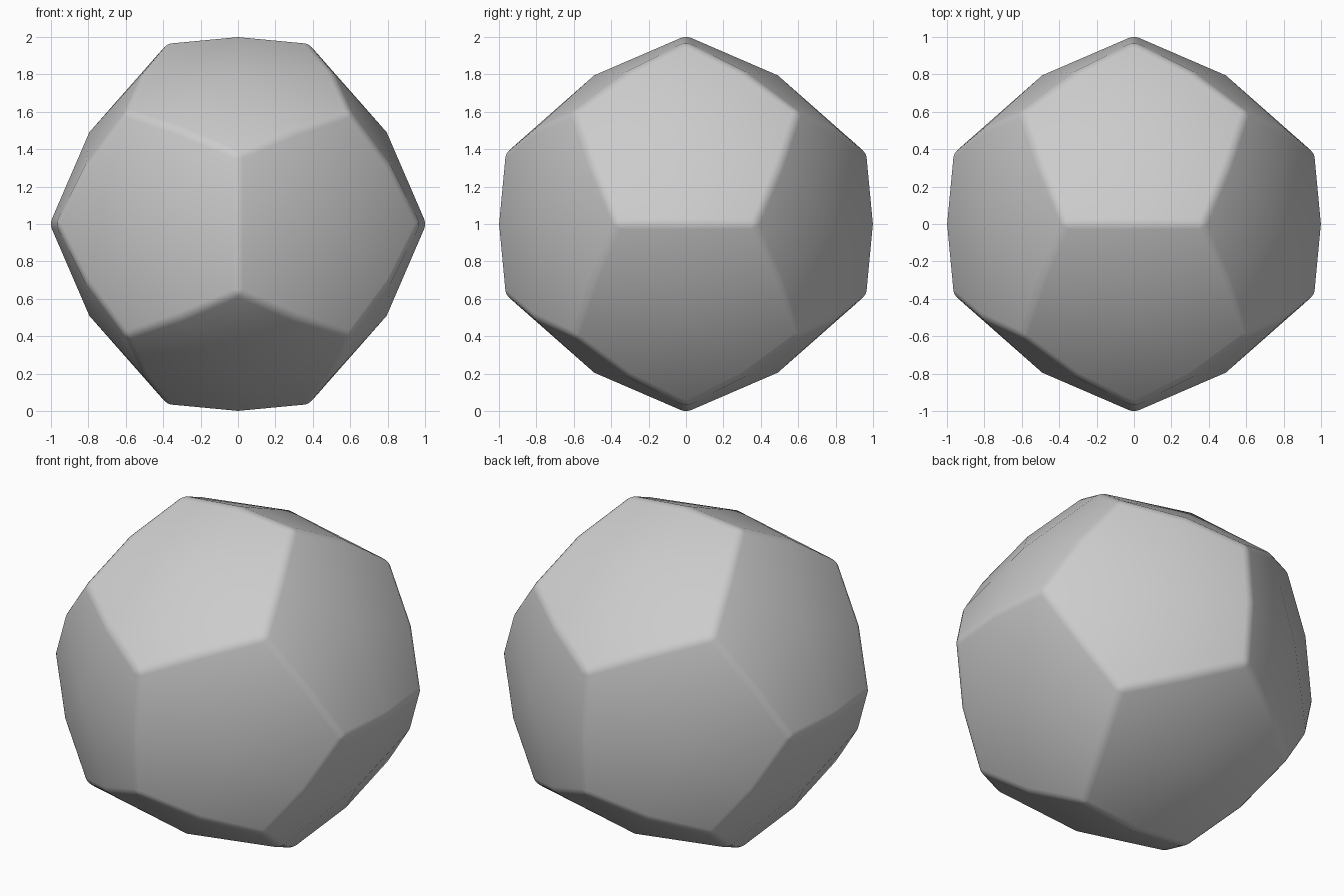
import bpy, bmesh, math

if "Cube" in bpy.data.objects:
    bpy.data.objects.remove(bpy.data.objects["Cube"])

PHI = (1 + math.sqrt(5)) / 2
A = 0.601                      # half side of the inscribed cube

# Dodecahedron corners: cube corners plus three golden rectangles
signs = (-1, 1)
pts = [(x * A, y * A, z * A) for x in signs for y in signs for z in signs]
for s in signs:
    for t in signs:
        p, q = s * A / PHI, t * A * PHI
        pts += [(p, 0, q), (q, p, 0), (0, q, p)]

# Hull, with coplanar triangles merged into pentagons
bm = bmesh.new()
for co in pts:
    bm.verts.new(co)
bmesh.ops.convex_hull(bm, input=bm.verts[:])
bmesh.ops.dissolve_limit(bm, angle_limit=math.radians(5),
                         verts=bm.verts[:], edges=bm.edges[:])
bmesh.ops.recalc_face_normals(bm, faces=bm.faces[:])
for f in bm.faces:
    f.smooth = True
mesh = bpy.data.meshes.new("rounded_dodecahedron")
bm.to_mesh(mesh)
bm.free()

ball = bpy.data.objects.new("rounded_dodecahedron", mesh)
bpy.context.collection.objects.link(ball)
ball.location.z = 1.0

# Each pentagon becomes five quads
sub = ball.modifiers.new("split_faces", 'SUBSURF')
sub.subdivision_type = 'SIMPLE'
sub.levels = sub.render_levels = 1

# Bulge halfway to a sphere
cast = ball.modifiers.new("bulge", 'CAST')
cast.factor = 0.5
cast.use_radius_as_size = False
cast.size = A * math.sqrt(3)

# Soften the pentagon edges only
bev = ball.modifiers.new("soft_edges", 'BEVEL')
bev.limit_method = 'ANGLE'
bev.angle_limit = math.radians(30)
bev.width = 0.03
bev.segments = 3
